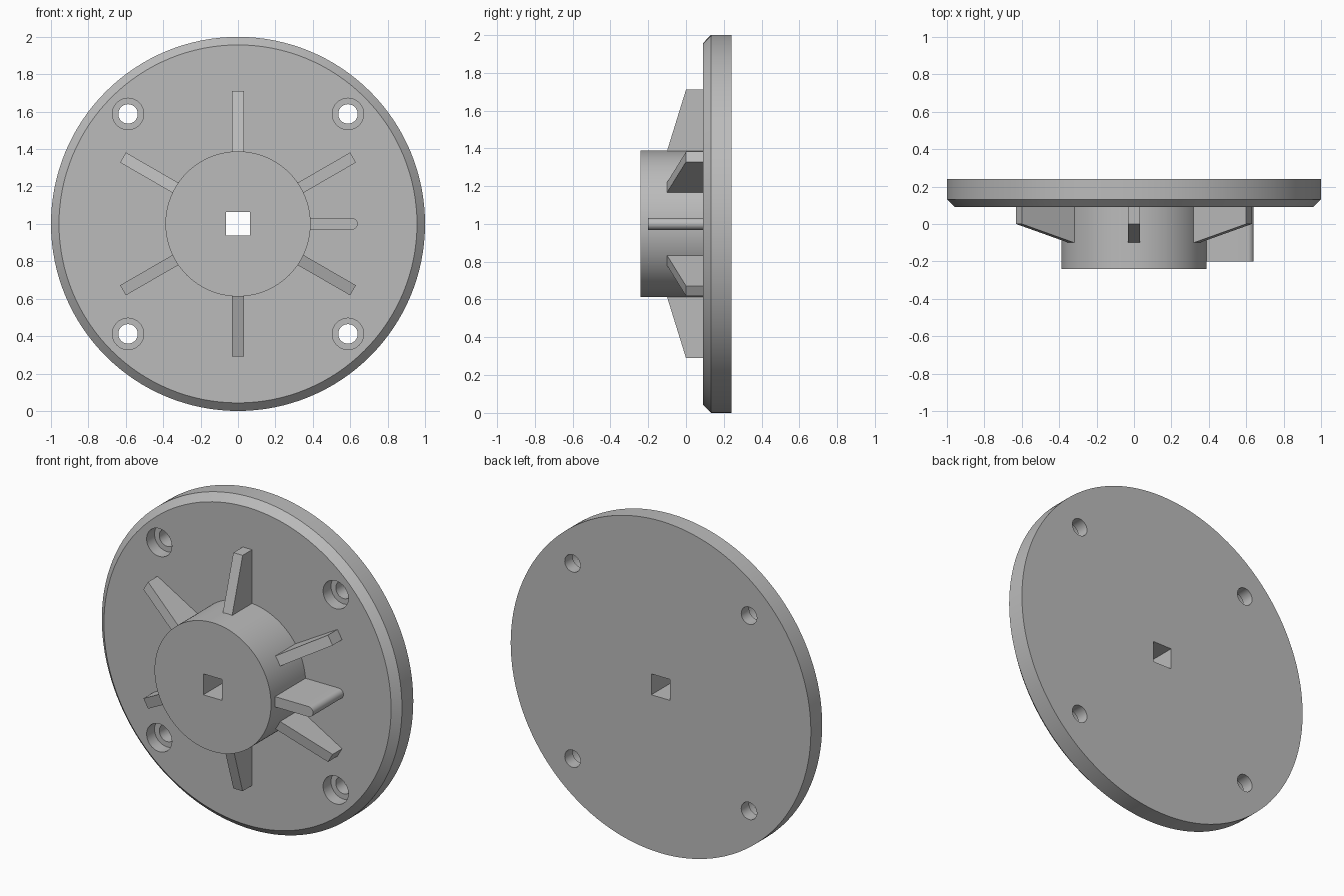
import bpy, bmesh, math
from mathutils import Matrix, Vector

CENTRE = Vector((0, 0, 1))
PLATE_FRONT, PLATE_BACK, HUB_FRONT = 0.09, 0.24, -0.24

cube = bpy.data.objects.get("Cube")
if cube:
    bpy.data.objects.remove(cube, do_unlink=True)

grey = bpy.data.materials.new("plain_grey")
grey.use_nodes = True
colour = (0.5, 0.5, 0.5, 1)
grey.diffuse_color = colour
grey.node_tree.nodes["Principled BSDF"].inputs["Base Color"].default_value = colour


def finish(name, bm):
    """Turn a bmesh into a grey object with sharp edges kept."""
    bmesh.ops.remove_doubles(bm, verts=bm.verts, dist=1e-5)
    bmesh.ops.recalc_face_normals(bm, faces=bm.faces)
    mesh = bpy.data.meshes.new(name)
    bm.to_mesh(mesh)
    bm.free()
    mesh.materials.append(grey)
    obj = bpy.data.objects.new(name, mesh)
    bpy.context.collection.objects.link(obj)
    return obj


def select(obj):
    bpy.ops.object.select_all(action='DESELECT')
    obj.select_set(True)
    bpy.context.view_layer.objects.active = obj


def smooth(obj):
    select(obj)
    bpy.ops.object.shade_smooth_by_angle(angle=math.radians(30))


def lathe(name, profile, steps, centre):
    """Spin (radius, y) points around an axis running front to back."""
    bm = bmesh.new()
    verts = [bm.verts.new(centre + Vector((r, y, 0))) for r, y in profile]
    edges = [bm.edges.new(pair) for pair in zip(verts, verts[1:])]
    bmesh.ops.spin(bm, geom=verts + edges, cent=centre, axis=(0, 1, 0),
                   angle=math.tau, steps=steps, use_merge=True)
    return finish(name, bm)


def prism(name, outline, offset, matrix):
    """Extrude a flat outline along an offset, then place it."""
    bm = bmesh.new()
    face = bm.faces.new([bm.verts.new(p) for p in outline])
    grown = bmesh.ops.extrude_face_region(bm, geom=[face])["geom"]
    moved = [v for v in grown if isinstance(v, bmesh.types.BMVert)]
    bmesh.ops.translate(bm, verts=moved, vec=offset)
    bm.transform(matrix)
    return finish(name, bm)


def cut(target, cutter):
    cutter.hide_render = True
    mod = target.modifiers.new("cut", 'BOOLEAN')
    mod.operation, mod.solver, mod.object = 'DIFFERENCE', 'EXACT', cutter
    select(target)
    bpy.ops.object.modifier_apply(modifier=mod.name)
    bpy.data.objects.remove(cutter, do_unlink=True)


# Chamfered round plate with its central hub
body = lathe("plate_and_hub", [
    (0, HUB_FRONT), (0.388, HUB_FRONT), (0.388, PLATE_FRONT),
    (0.957, PLATE_FRONT), (1, 0.132), (1, PLATE_BACK), (0, PLATE_BACK)], 128, CENTRE)

# Counterbored screw holes
for sx in (-1, 1):
    for sz in (-1, 1):
        spot = CENTRE + Vector((0.588 * sx, 0, 0.588 * sz))
        cut(body, lathe("screw_hole_cutter", [
            (0, 0), (0.084, 0), (0.084, 0.165), (0.052, 0.165),
            (0.052, 0.4), (0, 0.4)], 40, spot))

# Square shaft hole
h = 0.063
cut(body, prism("shaft_hole_cutter",
                [(-h, -0.5, -h), (h, -0.5, -h), (h, -0.5, h), (-h, -0.5, h)],
                (0, 1, 0), Matrix.Translation(CENTRE)))
smooth(body)

# Sloping ribs around the hub
half = 0.031
rib_outline = [(0.3, 0.11, -half), (0.71, 0.11, -half),
               (0.71, 0, -half), (0.3, -0.127, -half)]
for degrees in (30, 90, 150, 210, 270, 330):
    turn = Matrix.Rotation(math.radians(degrees), 4, 'Y')
    prism(f"rib_{degrees}", rib_outline, (0, 0, 2 * half),
          Matrix.Translation(CENTRE) @ turn)

# Tall round-ended key on the left side
arc = [math.radians(-90 + 180 * i / 16) for i in range(17)]
key_outline = [(0.3, -0.2, half), (0.3, -0.2, -half)]
key_outline += [(0.609 + half * math.cos(a), -0.2, half * math.sin(a)) for a in arc]
smooth(prism("round_ended_key", key_outline, (0, 0.31, 0), Matrix.Translation(CENTRE)))
